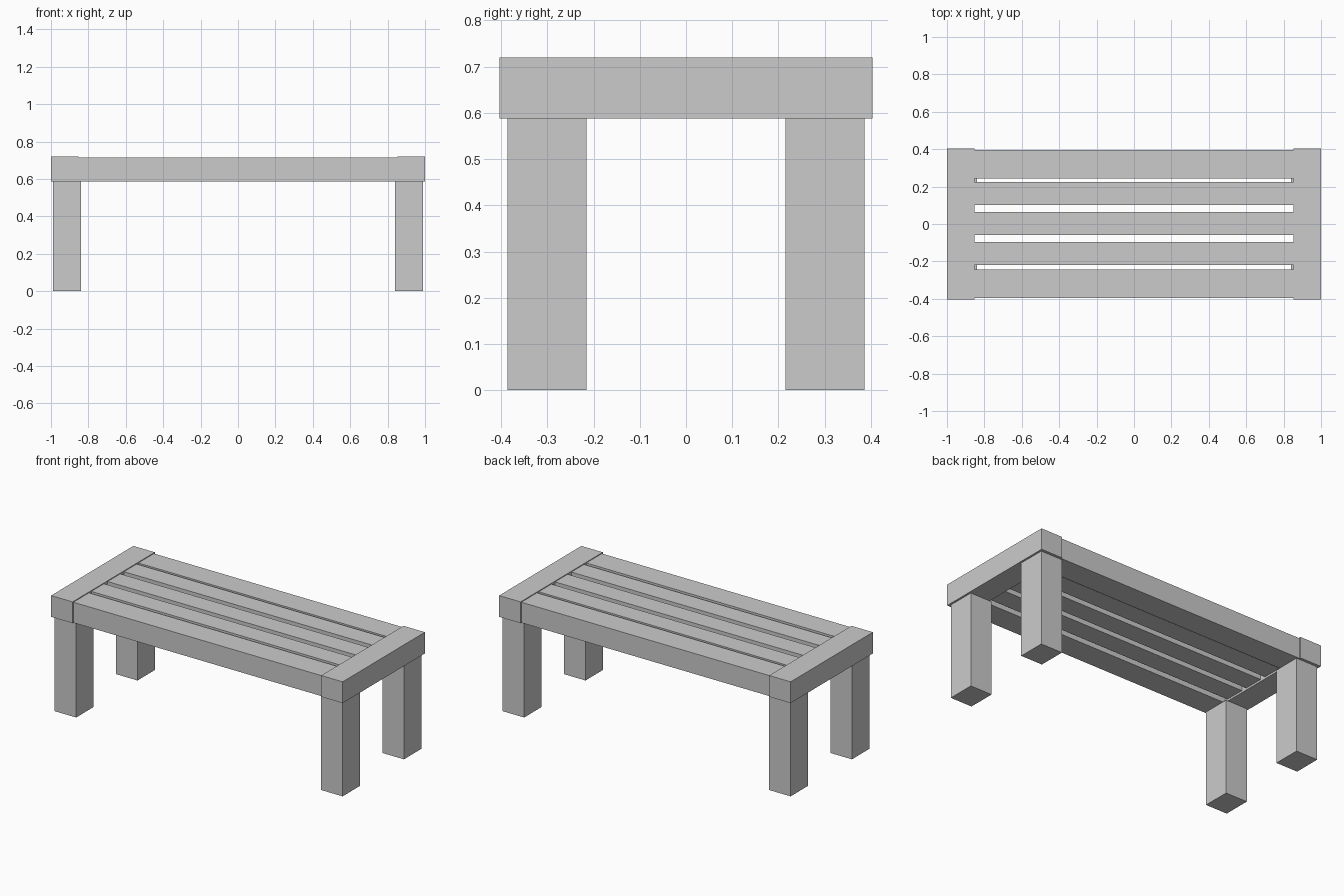
import bpy

if "Cube" in bpy.data.objects:
    bpy.data.objects.remove(bpy.data.objects["Cube"])


def box(name, x, y, z):
    """Axis-aligned box from (min, max) ranges."""
    bpy.ops.mesh.primitive_cube_add(size=1, location=[(a + b) / 2 for a, b in (x, y, z)])
    ob = bpy.context.object
    ob.name = name
    ob.scale = [b - a for a, b in (x, y, z)]
    bpy.ops.object.transform_apply(location=False, rotation=False, scale=True)
    return ob


def span(sign, inner, outer):
    return tuple(sorted((sign * inner, sign * outer)))


RAIL_BOTTOM = 0.588

for sx, side in ((-1, "left"), (1, "right")):
    # Wide end rails across the bench
    box(f"{side}_end_rail", span(sx, 0.853, 1.0), (-0.403, 0.403), (RAIL_BOTTOM, 0.72))
    # Square legs under the end rails
    for sy, face in ((-1, "front"), (1, "back")):
        box(f"{face}_{side}_leg", span(sx, 0.84, 0.988), span(sy, 0.215, 0.386),
            (0, RAIL_BOTTOM))

# Long outer rails
for sy, face in ((-1, "front"), (1, "back")):
    box(f"{face}_long_rail", (-0.853, 0.853), span(sy, 0.242, 0.395), (RAIL_BOTTOM, 0.715))

# Three seat slats, slightly raised underneath
for i in (-1, 0, 1):
    y = i * 0.16 + 0.003
    box(f"seat_slat_{i + 2}", (-0.853, 0.853), (y - 0.062, y + 0.062), (0.60, 0.715))
